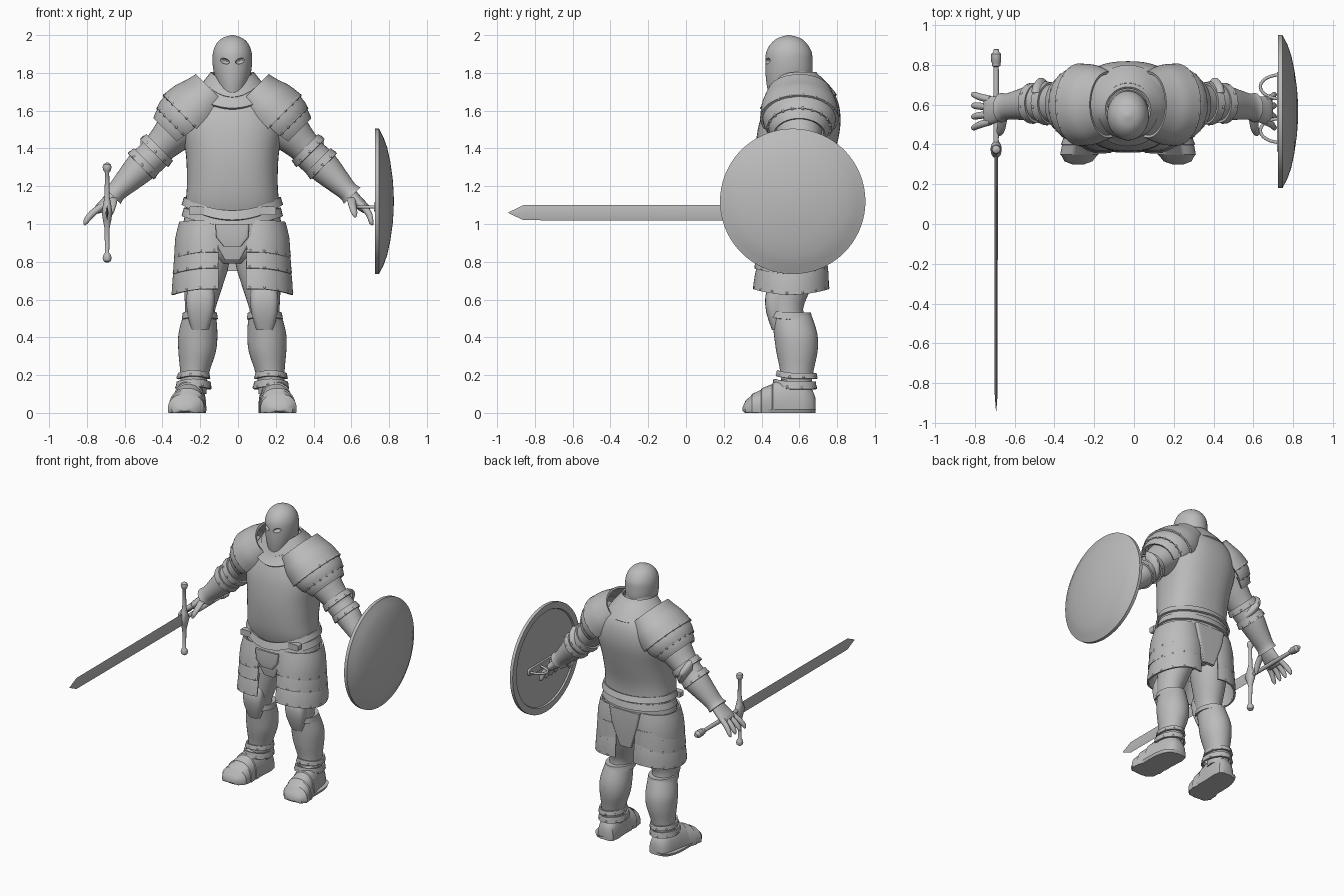
import bpy, bmesh
from math import sin, cos, pi, radians
from mathutils import Vector as V

if "Cube" in bpy.data.objects:
    bpy.data.objects.remove(bpy.data.objects["Cube"])

steel = bpy.data.materials.new("grey steel")
steel.use_nodes = True
GREY = (0.5, 0.5, 0.5, 1)
steel.diffuse_color = GREY
steel.node_tree.nodes["Principled BSDF"].inputs["Base Color"].default_value = GREY

CX, CY = -0.03, 0.58          # body centre line
X, Y, Z = V((1, 0, 0)), V((0, 1, 0)), V((0, 0, 1))
FRONT = -Y
studs = []                    # rivet positions


def finish(ob, angle=40):
    bpy.ops.object.select_all(action='DESELECT')
    ob.select_set(True)
    bpy.context.view_layer.objects.active = ob
    for m in list(ob.modifiers):
        bpy.ops.object.modifier_apply(modifier=m.name)
    bpy.ops.object.shade_smooth_by_angle(angle=radians(angle))


def add(name, bm):
    me = bpy.data.meshes.new(name)
    bm.to_mesh(me)
    bm.free()
    me.materials.append(steel)
    ob = bpy.data.objects.new(name, me)
    bpy.context.collection.objects.link(ob)
    return ob


def resample(rows, k):
    """Catmull-Rom smoothing of loft stations."""
    rows = [tuple(r) + (0,) * (6 - len(r)) for r in rows]
    out = []
    for i in range(len(rows) - 1):
        a, b, c, d = rows[max(i - 1, 0)], rows[i], rows[i + 1], rows[min(i + 2, len(rows) - 1)]
        for j in range(k):
            t = j / k
            out.append([q + t / 2 * (r - p + t * (2*p - 5*q + 4*r - s + t * (3*q - p - 3*r + s)))
                        for p, q, r, s in zip(a, b, c, d)])
    return out + [rows[-1]]


def loft(name, u, v, rows, k=1, n=36, p=2, span=360, thick=0, rivets=0, flat=False):
    """Stations are x, y, z, radius along u, radius along v, droop on the u side."""
    bm = bmesh.new()
    closed = span == 360
    count = n if closed else n + 1
    rings = []
    for x, y, z, ru, rv, drop in resample(rows, k):
        ring = []
        for i in range(count):
            a = radians(span) * (i / n - 0.5)
            c, s = cos(a), sin(a)
            cu, sv = [(1 if q > 0 else -1) * abs(q) ** (2 / p) for q in (c, s)]
            pt = V((x, y, z)) + u * ru * cu + v * rv * sv - Z * drop * max(0, c) ** 2
            if flat:
                pt.z = max(pt.z, 0)
            ring.append(bm.verts.new(pt))
        rings.append(ring)
    for r0, r1 in zip(rings, rings[1:]):
        for i in range(n):
            j = (i + 1) % count
            bm.faces.new((r0[i], r0[j], r1[j], r1[i]))
    if closed and not thick:
        bm.faces.new(rings[0])
        bm.faces.new(rings[-1])
    if rivets:
        for i in range(1, n, n // rivets):
            studs.append(rings[-1][i].co * 0.75 + rings[-2][i].co * 0.25)
    bmesh.ops.recalc_face_normals(bm, faces=bm.faces)
    ob = add(name, bm)
    if thick:
        m = ob.modifiers.new("thickness", 'SOLIDIFY')
        m.thickness, m.offset = thick, 0
    finish(ob)
    return ob


# Torso: breastplate and backplate
torso = [(1.04, .235, .41, .75), (1.12, .245, .385, .74), (1.22, .24, .37, .75), (1.36, .245, .365, .785),
         (1.5, .265, .38, .815), (1.6, .25, .41, .815), (1.68, .2, .45, .79), (1.75, .13, .48, .73)]
loft("cuirass", X, Y, [(CX, (a + b) / 2, z, w, (b - a) / 2) for z, w, a, b in torso], k=4, n=48, p=2.4)
loft("neck", X, Y, [(CX, .58, 1.6, .13, .12), (CX, .58, 1.72, .105, .1), (CX, .57, 1.84, .09, .09)], k=3)

# Collar plates, dipping to a point at the front
loft("collar_lower", FRONT, X, [(CX, .585, 1.78, .12, .12, .05), (CX, .59, 1.73, .165, .165, .08),
                                (CX, .595, 1.68, .2, .2, .07)], k=3, thick=.012)
loft("collar_upper", FRONT, X, [(CX, .575, 1.8, .11, .11, .05), (CX, .58, 1.75, .15, .15, .08)], k=3, thick=.012)

# Helmet with cut eye openings
helmet = loft("helmet", FRONT, X, [
    (CX, .55, 1.77, .112, .09, .09), (CX, .547, 1.81, .123, .1, .05), (CX, .545, 1.86, .125, .105, .01),
    (CX, .545, 1.91, .12, .102), (CX, .545, 1.955, .095, .084), (CX, .545, 1.985, .058, .052),
    (CX, .545, 2.0, .006, .006)], k=4, n=48)
for s in (-1, 1):
    bm = bmesh.new()
    bmesh.ops.create_uvsphere(bm, u_segments=20, v_segments=12, radius=1)
    for vt in bm.verts:
        vt.co = V((CX + s * .042 + vt.co.x * .027, .428 + vt.co.y * .03,
                   1.863 + vt.co.z * .015 + s * vt.co.x * .006))
    cutter = add("eye_cutter", bm)
    cutter.hide_render = True
    m = helmet.modifiers.new("eye", 'BOOLEAN')
    m.operation, m.object, m.solver = 'DIFFERENCE', cutter, 'EXACT'
    finish(helmet)
    bpy.data.objects.remove(cutter)

# Waist bands, hips and centre flaps
loft("waist_flange", FRONT, X, [(CX, .57, 1.14, .19, .25, .07), (CX, .57, 1.1, .205, .262, .08)], n=48, thick=.014)
loft("belt", FRONT, X, [(CX, .57, 1.085, .18, .25, .05), (CX, .57, 1.04, .19, .262, .05)], n=48, thick=.014)
loft("fauld", FRONT, X, [(CX, .565, 1.05, .18, .245, .03), (CX, .56, .96, .185, .262, .03)], n=48, thick=.012)
loft("hips", X, Y, [(CX, .57, 1.06, .23, .165), (CX, .565, .95, .24, .165), (CX, .565, .85, .2, .14),
                    (CX, .565, .79, .1, .09)], k=3, p=2.3)
loft("front_flap_upper", X, Y, [(CX, .385, 1.0, .09, .02), (CX, .38, .93, .085, .02),
                                (CX, .385, .88, .045, .018)], p=6)
loft("front_flap_lower", X, Y, [(CX, .40, .95, .11, .02), (CX, .40, .9, .09, .02), (CX, .41, .81, .04, .015)], p=6)
loft("back_flap", X, Y, [(CX, .742, 1.02, .12, .015), (CX, .745, .92, .1, .015), (CX, .73, .75, .045, .012)], p=6)

for s, side in ((1, "left"), (-1, "right")):
    def px(a):
        return CX + s * a

    OUT = X * s
    UP = V((s * .707, 0, .707))

    # Belt buckle
    loft(side + "_belt_buckle", X, Z, [(px(.19), .40, 1.07, .04, .022), (px(.19), .44, 1.07, .04, .022)], p=8)

    # Thigh plates: overlapping curved lames around the outside of each leg
    for i, (top, bot, r0, r1) in enumerate(((1.02, .85, .15, .172), (.9, .765, .165, .178), (.81, .655, .165, .185))):
        loft(f"{side}_tasset_{i + 1}", OUT, Y,
             [(px(.125), .565, top, r0, r0 + .01, .01), (px(.128), .56, (top + bot) / 2, r1 - .004, r1 + .004, .01),
              (px(.13), .555, bot, r1, r1 + .01, .03)], span=215, thick=.012, rivets=9, k=2)

    # Leg
    loft(side + "_thigh", X, Y, [
        (px(.125), .57, .95, .11, .13), (px(.135), .57, .8, .12, .13), (px(.155), .55, .66, .1, .11),
        (px(.17), .53, .55, .08, .09), (px(.175), .55, .46, .075, .09)], k=3)
    loft(side + "_greave", X, Y, [
        (px(.172), .555, .53, .085, .105), (px(.182), .58, .42, .103, .115), (px(.186), .587, .33, .1, .11),
        (px(.196), .587, .24, .082, .092), (px(.205), .585, .17, .07, .082), (px(.208), .585, .1, .07, .08)], k=4)
    loft(side + "_knee_plate", X, Y, [
        (px(.165), .5, .69, .06, .05), (px(.168), .475, .62, .075, .055), (px(.17), .475, .53, .07, .05),
        (px(.172), .495, .44, .045, .04)], p=3, k=2)
    for i, (z, r, h, y) in enumerate(((.53, .09, .035, .55), (.21, .083, .03, .586), (.165, .09, .04, .575))):
        loft(f"{side}_leg_band_{i + 1}", FRONT, X, [
            (px(.172 if i == 0 else .205), y, z, r + .016, r - .006, -.015),
            (px(.172 if i == 0 else .205), y, z - h, r + .022, r, -.015)], thick=.012, rivets=0 if i == 0 else 9)

    # Shoe with stepped plates, splayed outward
    steps = []
    for y, w, h in ((.685, .035, .08), (.67, .06, .12), (.62, .075, .17), (.53, .08, .185), (.46, .09, .16),
                    (.40, .098, .13), (.35, .096, .1), (.315, .07, .065), (.3, .03, .03)):
        x = px(.215 + (.6 - y) * .12)
        steps.append((x, y, .02, w, h - .02))
        if .34 < y < .5:
            steps.append((x, y - .004, .02, w - .005, h - .028))
    loft(side + "_shoe", X, Z, steps, flat=True, p=2.3)
    loft(side + "_sole", X, Y, [(px(.235), .495, 0, .085, .185), (px(.235), .495, .02, .093, .193)], p=2.6)

    # Arm
    loft(side + "_upper_arm", UP, Y, [
        (px(.2), .6, 1.58, .12, .13), (px(.3), .6, 1.49, .11, .12), (px(.37), .605, 1.42, .09, .1),
        (px(.44), .61, 1.35, .08, .085)], k=3)
    loft(side + "_forearm", UP, Y, [
        (px(.41), .61, 1.37, .088, .092), (px(.48), .61, 1.305, .086, .09), (px(.55), .6, 1.235, .07, .076),
        (px(.61), .59, 1.175, .055, .066), (px(.635), .585, 1.15, .062, .074)], k=3)
    loft(side + "_elbow_cup", UP, Z, [
        (px(.43), .66, 1.375, .08, .075), (px(.435), .70, 1.375, .06, .055), (px(.437), .735, 1.375, .015, .015)], k=3)
    for i, (a, z, r) in enumerate(((.385, 1.405, .1), (.455, 1.335, .093))):
        loft(f"{side}_elbow_band_{i + 1}", UP, Y, [
            (px(a), .607, z, r - .006, r), (px(a + .03), .607, z - .03, r, r + .004)], thick=.012, rivets=9)

    # Shoulder plates, open underneath
    def pt(t, ru, rv):
        return (px(.2 + .707 * t), .6, 1.6 - .707 * t, ru, rv)
    loft(side + "_shoulder_plate", UP, Y, [
        pt(-.14, .125, .16), pt(-.08, .14, .18), pt(-.02, .16, .195), pt(.06, .17, .2)],
        k=3, span=230, thick=.014, rivets=12)
    loft(side + "_shoulder_lame_1", UP, Y, [
        pt(.03, .16, .19), pt(.09, .158, .182), pt(.13, .145, .165)], k=3, span=225, thick=.012, rivets=12)
    loft(side + "_shoulder_lame_2", UP, Y, [
        pt(.1, .145, .165), pt(.15, .134, .148), pt(.18, .12, .132)], k=3, span=225, thick=.012)
    loft(side + "_armpit_disc", X, Z, [
        (px(.185), .46, 1.6, .054, .054), (px(.185), .425, 1.6, .054, .054), (px(.185), .415, 1.6, .042, .042),
        (px(.185), .408, 1.6, .01, .01)])

    # Hand
    loft(side + "_palm", UP, Y, [
        (px(.615), .585, 1.17, .035, .05), (px(.66), .575, 1.12, .032, .065), (px(.705), .57, 1.08, .026, .072),
        (px(.72), .57, 1.065, .012, .06)], k=3, n=24)
    reach = .745 if s > 0 else .785
    for i in range(4):
        y0, y1 = .515 + i * .037, .485 + i * .055
        loft(f"{side}_finger_{i + 1}", UP, Y, [
            (px(.69), y0, 1.095, .018, .018), (px((.7 + reach) / 2), (y0 + y1) / 2, 1.055, .018, .018),
            (px(reach - .01), y1, 1.015, .015, .015), (px(reach), y1, .995, .005, .005)], k=3, n=14)
    loft(side + "_thumb", X, Y, [
        (px(.63), .54, 1.14, .024, .024), (px(.635), .49, 1.1, .021, .021), (px(.645), .46, 1.06, .017, .017),
        (px(.65), .45, 1.035, .005, .005)], k=3, n=14)

# Rivets
bm = bmesh.new()
for co in studs:
    new = bmesh.ops.create_uvsphere(bm, u_segments=8, v_segments=6, radius=.0095)
    bmesh.ops.translate(bm, verts=new["verts"], vec=co)
finish(add("rivets", bm))

# Sword pointing forward
SX, SZ = -.693, 1.06
loft("sword_blade", X, Z, [(SX, .37, SZ, .009, .042), (SX, -.86, SZ, .007, .04), (SX, -.94, SZ, .001, .002)],
     n=4, p=2)
loft("sword_guard", X, Y, [(SX, .375, SZ + t, r, r * q) for t, r, q in (
    (-.265, .005, 1), (-.255, .02, 1), (-.24, .024, 1), (-.222, .019, 1), (-.212, .011, 1), (-.08, .014, 1),
    (-.04, .022, 1.2), (0, .028, 1.6), (.04, .022, 1.2), (.08, .014, 1), (.212, .011, 1), (.222, .019, 1),
    (.24, .024, 1), (.255, .02, 1), (.265, .005, 1))], n=20)
loft("sword_grip", X, Z, [(SX, y, SZ, r, r) for y, r in (
    (.37, .018), (.42, .013), (.6, .015), (.79, .013), (.795, .021), (.81, .021), (.815, .025), (.855, .025),
    (.865, .015), (.878, .013), (.88, .004))], n=20)

# Round shield: domed face, rim and recessed back
SY, SH, R = .565, 1.12, .385
loft("shield", Y, Z, [(x, SY, SH, r, r) for x, r in (
    (.735, R - .05), (.725, R - .045), (.725, R), (.747, R), (.751, R - .01), (.77, R - .045), (.79, .285),
    (.806, .21), (.819, .12), (.824, .05), (.825, .004))], n=72)
for y in (.47, .69):
    cu = bpy.data.curves.new("shield_strap", 'CURVE')
    cu.dimensions = '3D'
    cu.bevel_depth = .008
    sp = cu.splines.new('POLY')
    sp.points.add(12)
    for i, q in enumerate(sp.points):
        q.co = (.735 - .1 * sin(pi * i / 12), y + .06 * cos(pi * i / 12), SH - .03, 1)
    cu.materials.append(steel)
    bpy.context.collection.objects.link(bpy.data.objects.new("shield_strap", cu))
loft("shield_strap_plate", Y, Z, [(.72, SY, SH - .03, .2, .025), (.738, SY, SH - .03, .2, .025)], p=8)
